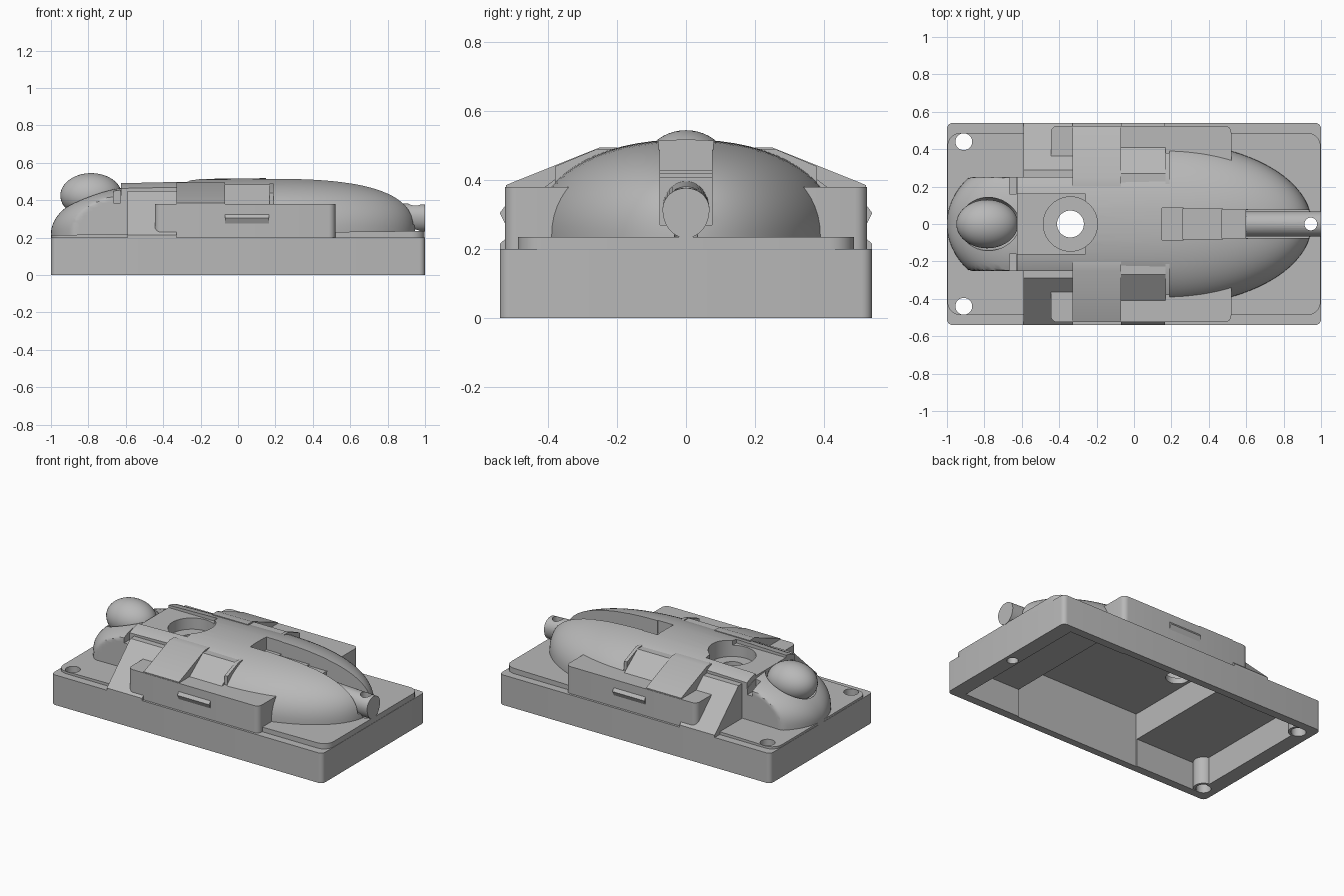
import bpy, bmesh, math
from mathutils import Matrix

cube = bpy.data.objects.get("Cube")
if cube:
    bpy.data.objects.remove(cube, do_unlink=True)

grey = bpy.data.materials.new("plain_grey")
grey.use_nodes = True
grey.diffuse_color = (0.48, 0.48, 0.48, 1)
grey.node_tree.nodes["Principled BSDF"].inputs["Base Color"].default_value = (0.48, 0.48, 0.48, 1)


def finish(name, bm):
    bmesh.ops.recalc_face_normals(bm, faces=bm.faces)
    mesh = bpy.data.meshes.new(name)
    bm.to_mesh(mesh)
    bm.free()
    mesh.materials.append(grey)
    ob = bpy.data.objects.new(name, mesh)
    bpy.context.scene.collection.objects.link(ob)
    return ob


def box(name, x, y, z, radius=0.0):
    """Box from (min, max) pairs, with optional rounded upright corners."""
    bm = bmesh.new()
    bmesh.ops.create_cube(bm, size=1)
    for v in bm.verts:
        v.co = [p[0] if c < 0 else p[1] for c, p in zip(v.co, (x, y, z))]
    if radius:
        upright = [e for e in bm.edges if abs(e.verts[0].co.z - e.verts[1].co.z) > 0.001]
        bmesh.ops.bevel(bm, geom=upright, offset=radius, segments=5, profile=0.5, affect='EDGES')
    return finish(name, bm)


def post(name, x, y, radius, z0, z1):
    bm = bmesh.new()
    bmesh.ops.create_cone(bm, cap_ends=True, segments=40, radius1=radius, radius2=radius,
                          depth=z1 - z0, matrix=Matrix.Translation((x, y, (z0 + z1) / 2)))
    return finish(name, bm)


def ball(name, centre, size):
    bm = bmesh.new()
    bmesh.ops.create_uvsphere(bm, u_segments=40, v_segments=24, radius=1,
                              matrix=Matrix.Translation(centre) @ Matrix.Diagonal((*size, 1)))
    return finish(name, bm)


def prism(name, x0, x1, profile, side):
    """Extrude a (y, z) profile along x; side mirrors it across y."""
    bm = bmesh.new()
    a, b = [[bm.verts.new((x, side * y, z)) for y, z in profile] for x in (x0, x1)]
    bm.faces.new(a)
    bm.faces.new(b)
    for i in range(len(a)):
        j = (i + 1) % len(a)
        bm.faces.new((a[i], a[j], b[j], b[i]))
    return finish(name, bm)


def shell(name, stations, floor, power):
    """Loft arched sections; each station is x, half width, height, side limit."""
    bm = bmesh.new()
    rings = []
    for x, w, h, limit in stations:
        ring = [bm.verts.new((x, min(w, limit), 0.2))]
        for i in range(33):
            a = math.pi * i / 32
            c, s = math.cos(a), max(math.sin(a), 0)
            y = math.copysign(w * abs(c) ** (2 / power), c)
            ring.append(bm.verts.new((x, max(-limit, min(limit, y)), floor + h * s ** (2 / power))))
        ring.append(bm.verts.new((x, -min(w, limit), 0.2)))
        rings.append(ring)
    for a, b in zip(rings, rings[1:]):
        for i in range(len(a)):
            j = (i + 1) % len(a)
            bm.faces.new((a[i], a[j], b[j], b[i]))
    bm.faces.new(rings[0])
    bm.faces.new(rings[-1])
    return finish(name, bm)


def cut(ob, cutters):
    bpy.context.view_layer.objects.active = ob
    for c in cutters:
        mod = ob.modifiers.new("cut", 'BOOLEAN')
        mod.operation, mod.solver, mod.object = 'DIFFERENCE', 'EXACT', c
        bpy.ops.object.modifier_apply(modifier=mod.name)


# Base tray and the thin raised deck, which tilts up slightly toward the tail
base = box("base_tray", (-1, 1), (-0.54, 0.54), (0, 0.2), 0.03)
deck = box("deck_plate", (-0.998, 0.998), (-0.487, 0.487), (0.19, 0.225), 0.07)
for v in deck.data.vertices:
    if v.co.z > 0.2:
        v.co.z += 0.011 * v.co.x

# Main body: narrow spine at the head end, full rounded shell at the tail end
stations = [(-0.625, 0.44, 0.27, 0.25), (-0.3, 0.44, 0.278, 0.25), (0.15, 0.44, 0.283, 0.25)]
stations += [(0.19, 0.44, 0.283, 0.25), (0.1905, 0.44, 0.283, 1)]
for i in range(1, 25):
    t = math.sin(math.pi / 2 * (0.05 + 0.948 * i / 24))
    stations.append((0.15 + 0.8 * t, 0.44 * math.sqrt(1 - t * t),
                     0.283 * (1 - t ** 2.7) ** (1 / 2.7), 1))
body = shell("body_shell", stations, 0.235, 2.2)

# Head dome with flat cut sides, and the ball set in it
stations = []
for i in range(25):
    t = math.sin(math.pi / 2 * 0.998 * (1 - i / 24))
    r = math.sqrt(1 - t * t)
    stations.append((-0.55 - 0.45 * t, 0.37 * r, 0.25 * r, 0.25))
head = shell("head_dome", stations, 0.22, 2.6)
head_ball = ball("head_ball", (-0.785, 0, 0.425), (0.165, 0.13, 0.12))

# Tail tube
bm = bmesh.new()
bmesh.ops.create_cone(bm, cap_ends=True, segments=40, radius1=1, radius2=1, depth=0.42,
                      matrix=Matrix.Translation((0.79, 0, 0.315)) @ Matrix.Diagonal((1, 0.068, 0.083, 1))
                      @ Matrix.Rotation(math.pi / 2, 4, 'Y'))
tail = finish("tail_tube", bm)
for v in tail.data.vertices:
    if v.co.x > 0.9 and v.co.z > 0.315:
        v.co.z = 0.315 + (v.co.z - 0.315) * 0.75

# Side pods, ramps, sloped steps and lips on both sides
pods, raised, plain = [], [], [head_ball]
for side, tag in ((1, "back"), (-1, "front")):
    pods.append(box(tag + "_side_pod", (-0.445, 0.52), sorted((side * 0.2, side * 0.525)), (0.2, 0.38), 0.035))
    raised.append(prism(tag + "_ramp", -0.59, -0.33,
                        [(0.2, 0.2), (0.54, 0.2), (0.54, 0.215), (0.29, 0.45), (0.2, 0.45)], side))
    raised.append(prism(tag + "_wide_slope", -0.33, -0.07,
                        [(0.2, 0.2), (0.522, 0.2), (0.522, 0.386), (0.25, 0.495), (0.2, 0.495)], side))
    raised.append(prism(tag + "_steep_slope", -0.07, 0.168,
                        [(0.2, 0.2), (0.41, 0.2), (0.41, 0.38), (0.27, 0.485), (0.2, 0.485)], side))
    plain.append(prism(tag + "_stop_fin", 0.168, 0.19,
                       [(0.2, 0.37), (0.38, 0.37), (0.38, 0.44), (0.26, 0.49), (0.2, 0.49)], side))
    plain.append(prism(tag + "_pod_lip", -0.07, 0.165,
                       [(0.515, 0.275), (0.525, 0.275), (0.54, 0.305), (0.525, 0.325), (0.515, 0.325)], side))

# Corner screw posts
posts = [post("screw_post_" + n, -0.91, y, 0.062, 0.005, 0.2) for n, y in (("back", 0.44), ("front", -0.44))]

# Cutters: hollow underside, holes, spine recess and tail groove
shallow = box("cut_shallow", (-0.9, 0.9), (-0.485, 0.485), (-0.1, 0.185))
deep = box("cut_deep", (-0.43, 0.49), (-0.492, 0.492), (-0.11, 0.36))
screws = [post("cut_screw", -0.91, y, 0.045, -0.2, 0.7) for y in (0.44, -0.44)]
centre_hole = post("cut_centre", -0.34, 0, 0.072, -0.2, 0.7)
counterbore = post("cut_counterbore", -0.34, 0, 0.145, 0.4, 0.7)
tail_hole = post("cut_tail", 0.945, 0, 0.034, -0.2, 0.7)
recess = box("cut_recess", (-0.66, -0.26), (-0.16, 0.16), (0.475, 0.71))
groove = [box("cut_groove", (x0, x1), (-w, w), (z, 0.72)) for x0, x1, w, z in
          ((0.15, 0.265, 0.085, 0.43), (0.26, 0.475, 0.08, 0.42), (0.47, 0.61, 0.078, 0.41), (0.6, 1.1, 0.075, 0.27))]
notches = [box("cut_notch", (-0.665, -0.627), y, (0.385, 0.73)) for y in ((0.16, 0.3), (-0.3, -0.16))]
socket = ball("cut_socket", (-0.785, 0, 0.43), (0.18, 0.143, 0.13))

cut(base, [shallow, deep, tail_hole] + screws)
cut(deck, [deep, tail_hole] + screws)
cut(body, [deep, centre_hole, counterbore, recess, tail_hole] + groove)
cut(head, [deep, centre_hole, counterbore, socket] + notches)
cut(tail, [tail_hole])
for ob in pods + raised:
    cut(ob, [deep])
for ob, screw in zip(posts, screws):
    cut(ob, [screw])
for c in [shallow, deep, centre_hole, counterbore, tail_hole, recess, socket] + screws + groove + notches:
    bpy.data.objects.remove(c, do_unlink=True)

# Smooth the rounded surfaces and keep the edges sharp
bpy.ops.object.select_all(action='DESELECT')
for ob in [base, deck, body, head, tail] + pods + raised + plain + posts:
    ob.select_set(True)
bpy.context.view_layer.objects.active = body
bpy.ops.object.shade_smooth_by_angle(angle=math.radians(30))
